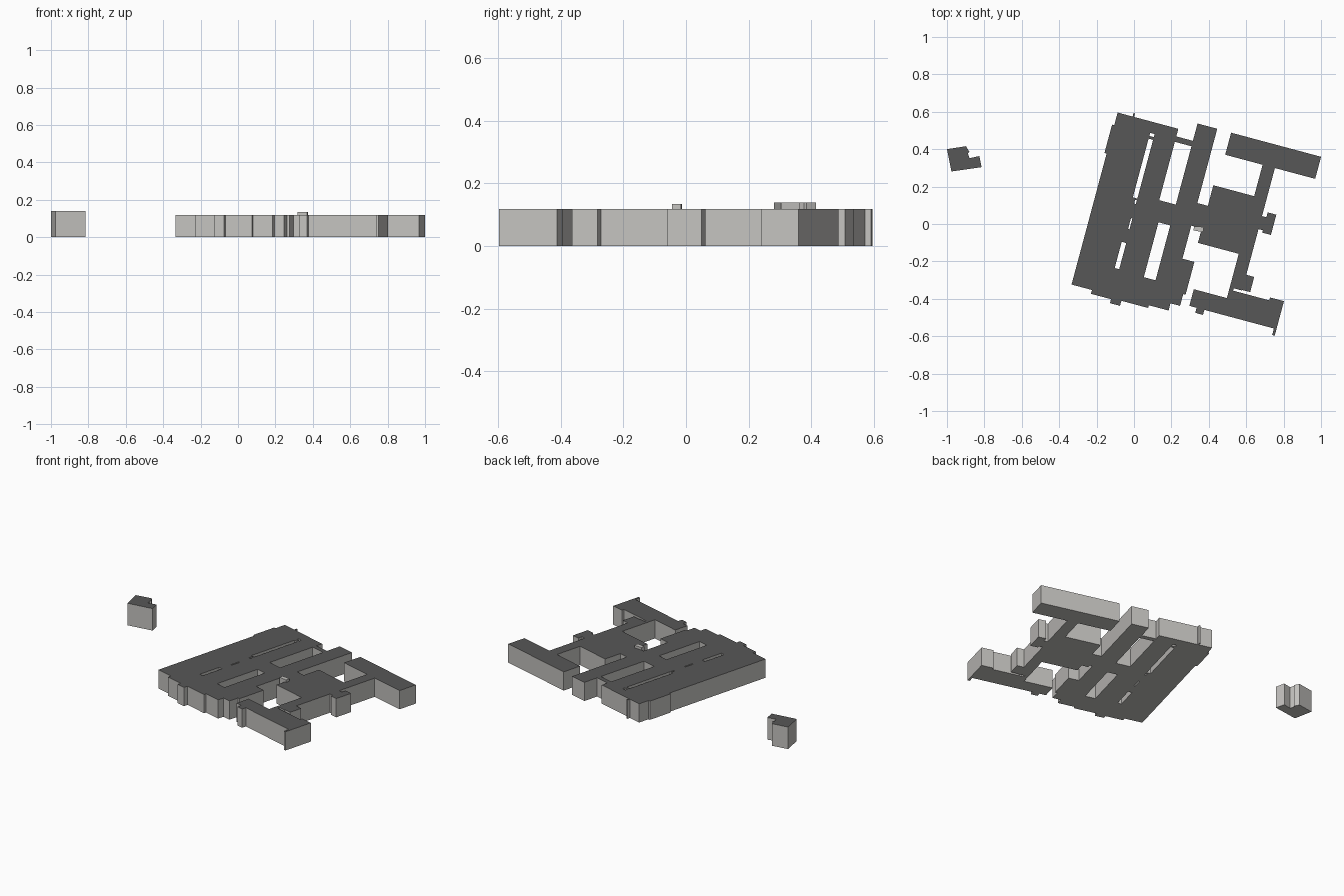
import bpy, bmesh, math

if "Cube" in bpy.data.objects:
    bpy.data.objects.remove(bpy.data.objects["Cube"])

TILT = math.radians(-15)   # the whole complex is turned clockwise in plan
SHIFT = (0.003, -0.005, 0)
H = 0.119                  # common eaves height


def material(name, colour):
    m = bpy.data.materials.new(name)
    m.diffuse_color = (*colour, 1.0)
    m.use_nodes = True
    m.node_tree.nodes["Principled BSDF"].inputs["Base Color"].default_value = m.diffuse_color
    return m


WALL = material("pale_wall", (0.55, 0.54, 0.52))
ROOF = material("dark_roof", (0.095, 0.095, 0.095))


def finish(name, bm, height, tilt=0.0, roofed=True):
    """Extrude the flat footprint, colour by face direction, make the object."""
    bmesh.ops.recalc_face_normals(bm, faces=bm.faces)
    top = bmesh.ops.extrude_face_region(bm, geom=bm.faces[:], use_keep_orig=True)
    verts = [g for g in top["geom"] if isinstance(g, bmesh.types.BMVert)]
    bmesh.ops.translate(bm, verts=verts, vec=(0, 0, height))
    bmesh.ops.recalc_face_normals(bm, faces=bm.faces)
    for f in bm.faces:
        f.normal_update()
        f.material_index = 1 if roofed and f.normal.z > 0.5 else 0
    me = bpy.data.meshes.new(name)
    bm.to_mesh(me)
    bm.free()
    me.materials.append(WALL)
    me.materials.append(ROOF)
    ob = bpy.data.objects.new(name, me)
    ob.rotation_euler.z = tilt
    if tilt:
        ob.location = SHIFT
    bpy.context.collection.objects.link(ob)
    return ob


def wing(name, rects, holes=()):
    """Union of plan rectangles (u0, v0, u1, v1) minus courtyard holes."""
    every = list(rects) + list(holes)
    us = sorted({r[i] for r in every for i in (0, 2)})
    vs = sorted({r[i] for r in every for i in (1, 3)})
    bm = bmesh.new()
    grid = {}

    def vert(i, j):
        if (i, j) not in grid:
            grid[i, j] = bm.verts.new((us[i], vs[j], 0))
        return grid[i, j]

    def inside(group, u, v):
        return any(a < u < c and b < v < d for a, b, c, d in group)

    for i in range(len(us) - 1):
        for j in range(len(vs) - 1):
            u, v = (us[i] + us[i + 1]) / 2, (vs[j] + vs[j + 1]) / 2
            if inside(rects, u, v) and not inside(holes, u, v):
                bm.faces.new([vert(i, j), vert(i + 1, j),
                              vert(i + 1, j + 1), vert(i, j + 1)])
    return finish(name, bm, H, TILT)


def block(name, outline, height, roofed=True):
    bm = bmesh.new()
    bm.faces.new([bm.verts.new((x, y, 0)) for x, y in outline])
    return finish(name, bm, height, roofed=roofed)


# large west hall: long parallel ranges, stepped south front, narrow light wells
wing("west_hall", [
    (-.243, -.395, .093, .557),    # double range
    (-.255, .33, -.243, .487),     # west bay
    (-.16, .557, -.152, .577),     # north fin
    (-.13, -.416, -.019, -.395),   # south front steps
    (-.019, -.438, .037, -.395),
    (.037, -.41, .185, -.395),
    (.093, -.395, .12, .047),      # widened south part
    (.12, -.395, .185, -.257),     # south link
    (.093, .047, .185, .162),      # middle link
    (.093, .485, .185, .515),      # north link
    (.185, -.395, .294, .611),     # east range
    (.294, -.29, .36, -.108),      # east annexes
    (.294, -.355, .347, -.29),
], holes=[
    (-.047, .48, -.022, .497),
    (-.047, .14, -.022, .465),
    (-.032, .11, -.022, .13),
    (-.028, -.03, -.02, .03),
    (-.043, -.25, -.018, -.105),
])

# central block with its link to the west hall
wing("central_block", [
    (.352, -.005, .578, .314),
    (.294, .075, .352, .2),
])

# spine corridor with two side annexes
wing("spine_corridor", [
    (.578, -.19, .646, .488),
    (.578, -.25, .6, -.19),
    (.646, .15, .67, .222),
    (.67, .137, .718, .249),
    (.646, -.187, .69, -.103),
])

# cross wings at both ends of the spine
wing("north_wing", [(.371, .488, .869, .61)])
wing("south_wing", [
    (.395, -.342, .877, -.25),
    (.6, -.25, .877, -.203),
    (.8, -.203, .877, -.187),
    (.863, -.378, .877, -.342),
    (.435, -.37, .478, -.342),
])

# pale stair tower beside the link
block("stair_tower", [(.317, -.034), (.369, -.044), (.374, -.016), (.322, -.012)],
      .135, roofed=False)

# detached outbuilding
block("outbuilding", [(-1.0, .4), (-.976, .281), (-.815, .304), (-.827, .363),
                      (-.88, .352), (-.888, .378), (-.88, .385), (-.898, .416)], .14)
